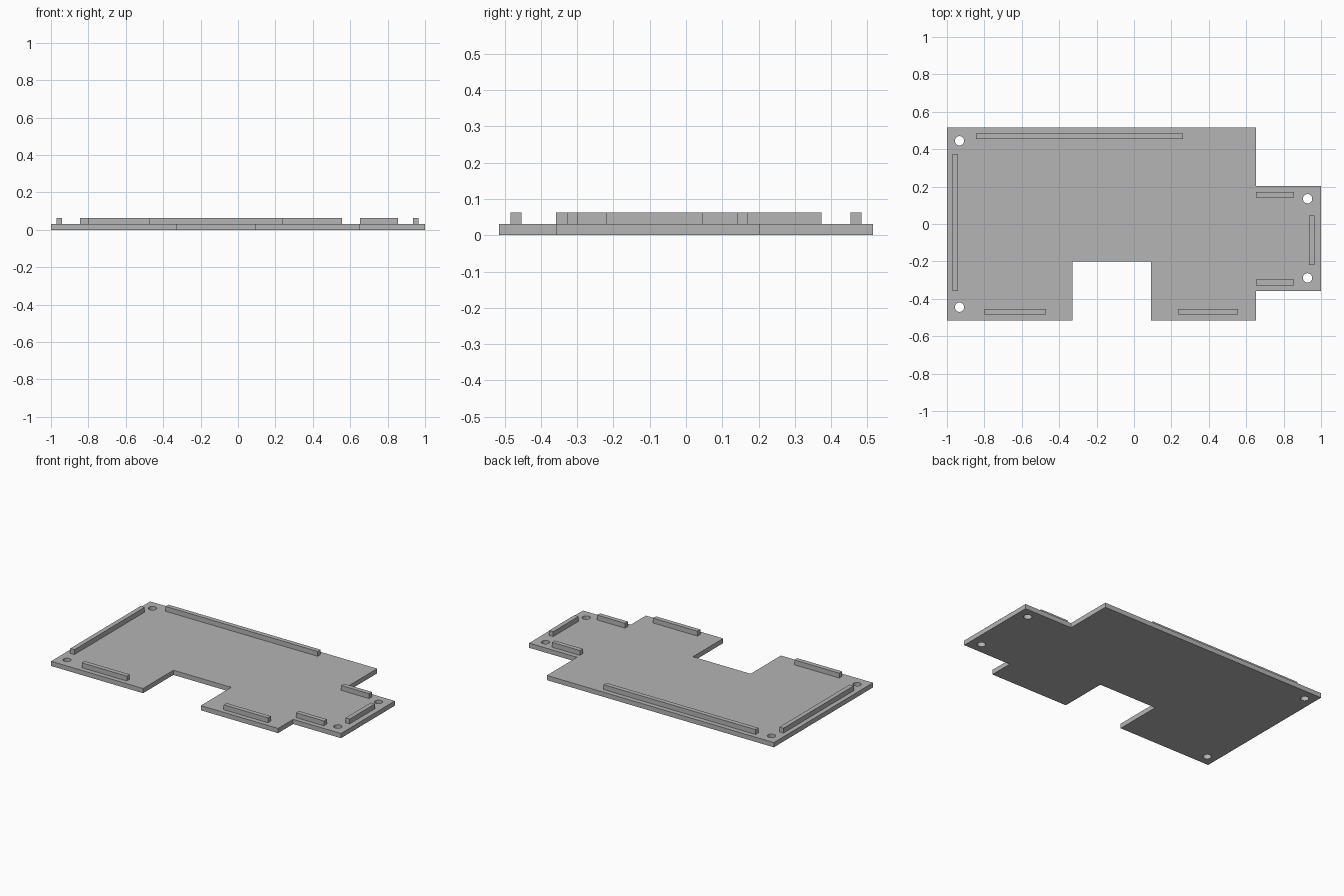
import bpy
from math import cos, sin, tau, radians

cube = bpy.data.objects.get("Cube")
if cube:
    bpy.data.objects.remove(cube, do_unlink=True)

PLATE_H = 0.031
TOP = 0.063

grey = bpy.data.materials.new("plain grey")
grey.use_nodes = True
colour = (0.46, 0.46, 0.46, 1)
grey.diffuse_color = colour
grey.node_tree.nodes["Principled BSDF"].inputs["Base Color"].default_value = colour


def add_loop(curve, points):
    spline = curve.splines.new("POLY")
    spline.points.add(len(points) - 1)
    for p, (x, y) in zip(spline.points, points):
        p.co = (x, y, 0, 1)
    spline.use_cyclic_u = True


def circle(cx, cy, r, n=32):
    return [(cx + r * cos(tau * i / n), cy + r * sin(tau * i / n)) for i in range(n)]


def slab(name, loops, z0, z1):
    """Closed flat slab from an outline and optional hole loops."""
    curve = bpy.data.curves.new(name, "CURVE")
    curve.dimensions = "2D"
    curve.fill_mode = "BOTH"
    curve.extrude = (z1 - z0) / 2
    for loop in loops:
        add_loop(curve, loop)
    obj = bpy.data.objects.new(name, curve)
    bpy.context.collection.objects.link(obj)
    obj.location.z = (z0 + z1) / 2
    bpy.ops.object.select_all(action="DESELECT")
    obj.select_set(True)
    bpy.context.view_layer.objects.active = obj
    bpy.ops.object.convert(target="MESH")
    obj = bpy.context.object
    obj.name = name
    obj.data.materials.clear()
    obj.data.materials.append(grey)
    # Weld the caps to the walls and face everything outwards
    bpy.ops.object.mode_set(mode="EDIT")
    bpy.ops.mesh.select_all(action="SELECT")
    bpy.ops.mesh.remove_doubles(threshold=0.0001)
    bpy.ops.mesh.normals_make_consistent(inside=False)
    bpy.ops.object.mode_set(mode="OBJECT")
    bpy.ops.object.shade_smooth_by_angle(angle=radians(30))
    return obj


# Base plate with a front notch, a side tab and four screw holes
outline = [(-1, -0.515), (-0.33, -0.515), (-0.33, -0.2), (0.09, -0.2),
           (0.09, -0.515), (0.652, -0.515), (0.652, -0.358), (1, -0.358),
           (1, 0.202), (0.652, 0.202), (0.652, 0.515), (-1, 0.515)]
holes = [(-0.933, 0.445), (-0.933, -0.445), (0.928, 0.135), (0.928, -0.288)]
slab("base_plate", [outline] + [circle(x, y, 0.025) for x, y in holes], 0, PLATE_H)

# Raised locating ribs: x0, x1, y0, y1
ribs = {
    "back_rib": (-0.845, 0.262, 0.454, 0.484),
    "right_rib": (-0.97, -0.94, -0.358, 0.373),
    "front_right_rib": (-0.798, -0.47, -0.484, -0.454),
    "front_left_rib": (0.235, 0.557, -0.484, -0.454),
    "tab_back_rib": (0.652, 0.855, 0.141, 0.171),
    "tab_front_rib": (0.652, 0.855, -0.328, -0.298),
    "tab_end_rib": (0.935, 0.965, -0.219, 0.045),
}
for name, (x0, x1, y0, y1) in ribs.items():
    slab(name, [[(x0, y0), (x1, y0), (x1, y1), (x0, y1)]], PLATE_H, TOP)
